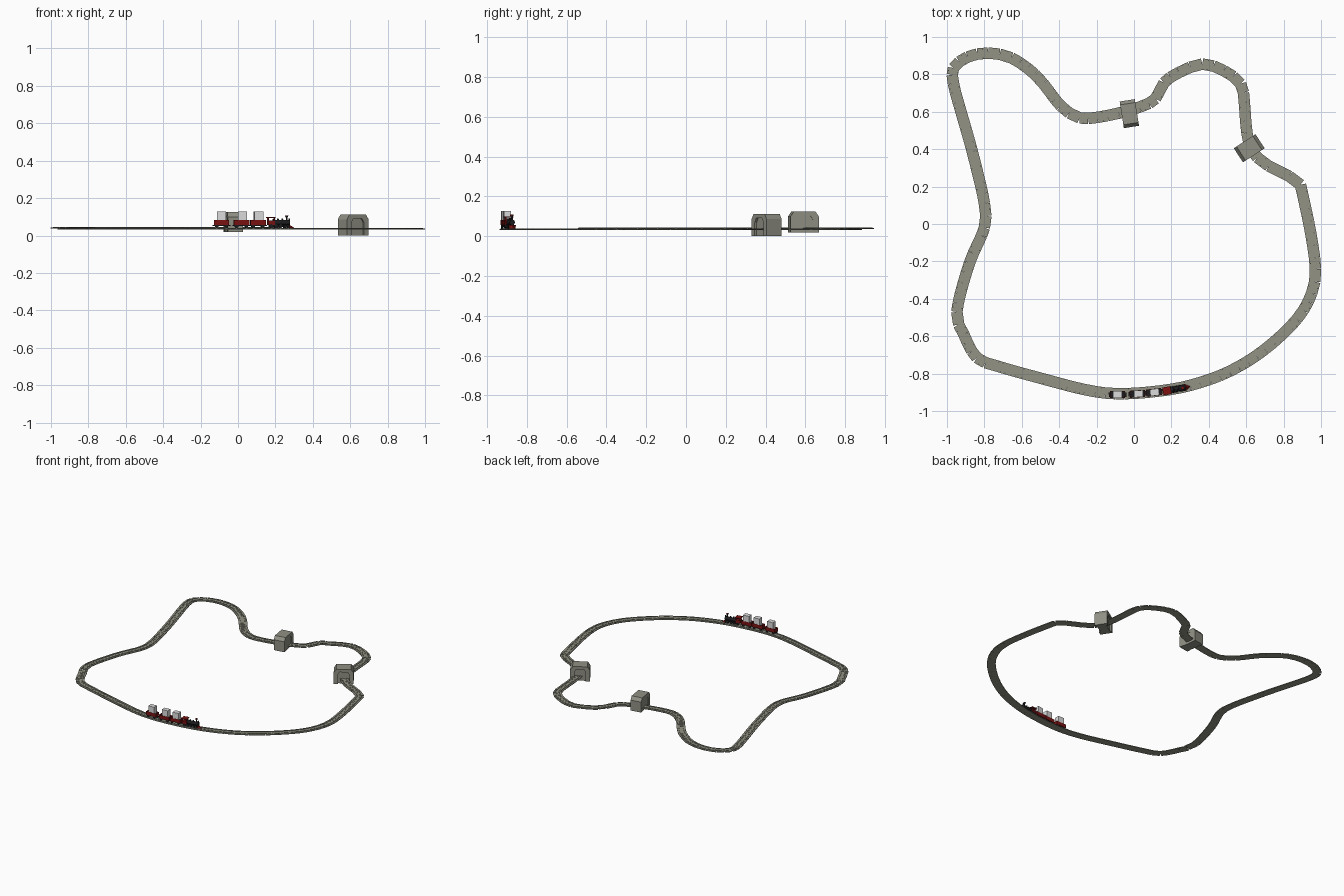
import bpy, bmesh, math
from mathutils import Matrix, Vector

cube = bpy.data.objects.get("Cube")
if cube:
    bpy.data.objects.remove(cube, do_unlink=True)


def material(name, r, g, b):
    m = bpy.data.materials.new(name)
    m.use_nodes = True
    m.diffuse_color = (r, g, b, 1)
    m.node_tree.nodes["Principled BSDF"].inputs["Base Color"].default_value = (r, g, b, 1)
    return m


STONE = material("stone grey", .28, .28, .235)
BED = material("track grey", .29, .29, .235)
DARK = material("dark iron", .04, .04, .035)
RED = material("deep red", .2, .006, .006)
BLACK = material("black", .012, .012, .014)
WHITE = material("pale grey", .72, .72, .72)


def finish(bm, name, mat, frame=Matrix()):
    bmesh.ops.recalc_face_normals(bm, faces=bm.faces)
    mesh = bpy.data.meshes.new(name)
    bm.to_mesh(mesh)
    bm.free()
    mesh.materials.append(mat)
    ob = bpy.data.objects.new(name, mesh)
    bpy.context.collection.objects.link(ob)
    ob.matrix_world = frame
    return ob


def add_box(bm, centre, size, frame=Matrix()):
    m = frame @ Matrix.Translation(centre) @ Matrix.Diagonal((*size, 1))
    bmesh.ops.create_cube(bm, size=1, matrix=m)


def add_tube(bm, centre, r1, r2, length, axis="Z", sides=12):
    turn = {"Z": Matrix(), "X": Matrix.Rotation(math.pi / 2, 4, "Y"),
            "Y": Matrix.Rotation(-math.pi / 2, 4, "X")}[axis]
    bmesh.ops.create_cone(bm, cap_ends=True, segments=sides, radius1=r1, radius2=r2,
                          depth=length, matrix=Matrix.Translation(centre) @ turn)


def add_prism(bm, profile, length):
    ends = [[bm.verts.new((s * length / 2, y, z)) for y, z in profile] for s in (-1, 1)]
    for end in ends:
        bm.faces.new(end)
    for i in range(len(profile)):
        bm.faces.new((ends[0][i - 1], ends[0][i], ends[1][i], ends[1][i - 1]))


def place(x, y, z, angle):
    return Matrix.Translation((x, y, z)) @ Matrix.Rotation(angle, 4, "Z")


# Closed track route
route = [(-.1, -.907), (.1, -.897), (.3, -.863), (.51, -.788), (.7, -.67), (.87, -.51),
         (.95, -.37), (.97, -.24), (.945, -.05), (.908, .13), (.89, .21), (.83, .255),
         (.72, .31), (.66, .355), (.615, .43), (.597, .55), (.59, .65), (.57, .75),
         (.48, .82), (.365, .855), (.24, .81), (.16, .755), (.115, .67), (.03, .625),
         (-.14, .58), (-.29, .567), (-.39, .63), (-.45, .705), (-.53, .8), (-.655, .888),
         (-.78, .914), (-.89, .893), (-.965, .834), (-.965, .75), (-.925, .6),
         (-.89, .48), (-.85, .33), (-.8, .11), (-.8, -.02), (-.88, -.21), (-.947, -.47),
         (-.91, -.59), (-.84, -.715), (-.73, -.76), (-.505, -.823), (-.265, -.885)]
pts = [Vector(p) for p in route]
path = []
for i, b in enumerate(pts):
    a, c, d = pts[i - 1], pts[(i + 1) % len(pts)], pts[(i + 2) % len(pts)]
    steps = max(1, round((c - b).length / .055))
    for k in range(steps):
        t = k / steps
        path.append(.5 * (2 * b + (c - a) * t + (2 * a - 5 * b + 4 * c - d) * t * t
                          + (3 * b - a - 3 * c + d) * t ** 3))

# Straight track pieces with rails, sleepers and spikes
bed, rails, spikes = bmesh.new(), bmesh.new(), bmesh.new()
for i, p in enumerate(path):
    q = path[(i + 1) % len(path)]
    mid, way = (p + q) / 2, q - p
    length = way.length
    raised = .005 if mid.x < .2 and mid.y > -.53 else 0
    f = place(mid.x, mid.y, .032 + raised, math.atan2(way.y, way.x))
    add_box(bed, (0, 0, .002), (length, .061, .005), f)
    for side in (-1, 1):
        add_box(rails, (0, side * .016, .006), (length, .004, .004), f)
        if i % 2:
            add_box(spikes, (0, side * .024, .005), (.005, .004, .003), f)
    for k in (-1, 1):
        add_box(rails, (k * length / 4, 0, .005), (.008, .042, .002), f)
finish(bed, "track_bed", BED)
finish(rails, "rails_and_sleepers", BED)
finish(spikes, "rail_spikes", DARK)


# Stone tunnels with chamfered roofs and walled portals; local x runs along the track
def tunnel(name, frame, width, length, height, portal_depth):
    w, h = width / 2, height
    half = [(w, 0), (w, h * .76), (w * .75, h)]
    outer = half + [(-y, z) for y, z in reversed(half)]
    bm = bmesh.new()
    add_prism(bm, outer, length - 2 * portal_depth)
    finish(bm, name, STONE, frame)

    # Rim standing proud of each end wall
    inner = [(w * .58, 0), (w * .58, h * .62), (w * .4, h * .8)]
    hole = inner + [(-y, z) for y, z in reversed(inner)]
    bm = bmesh.new()
    for s in (-1, 1):
        near, far = s * (length / 2 - portal_depth), s * length / 2
        a, b, c, d = [[bm.verts.new((x, y, z)) for y, z in prof]
                      for x in (near, far) for prof in (outer, hole)]
        for i in range(5):
            for r, t in ((a, b), (c, d), (a, c), (b, d)):
                bm.faces.new((r[i], r[i + 1], t[i + 1], t[i]))
        for i in (0, 5):
            bm.faces.new((a[i], b[i], d[i], c[i]))
    finish(bm, name + "_portals", STONE, frame)


tunnel("side_tunnel", place(.616, .405, 0, math.radians(-57)), .138, .09, .113, .012)
tunnel("back_tunnel", place(-.025, .59, .02, math.radians(9)), .144, .082, .105, .003)


def train_frame(x):
    return place(x, -.912 + .28 * (x + .1) ** 2, .04, math.atan(.56 * (x + .1)))


def wheels(name, frame, spots, radius):
    bm = bmesh.new()
    for x in spots:
        for side in (-1, 1):
            add_tube(bm, (x, side * .016, radius), radius, radius, .004, "Y")
        add_tube(bm, (x, 0, radius), .002, .002, .032, "Y", 6)
    finish(bm, name, BLACK, frame)


# Three red wagons, each carrying a pale crate
for n, (x, crate) in enumerate([(-.088, 0), (.018, .006), (.106, .004)], 1):
    f = train_frame(x)
    bm = bmesh.new()
    add_box(bm, (0, 0, .021), (.082, .038, .01))
    for side in (-1, 1):
        add_box(bm, (0, side * .0175, .033), (.082, .003, .018))
        add_box(bm, (side * .0395, 0, .033), (.003, .038, .018))
    finish(bm, f"wagon_{n}", RED, f)
    bm = bmesh.new()
    add_box(bm, (crate, 0, .057), (.048, .036, .062))
    finish(bm, f"crate_{n}", WHITE, f)
    bm = bmesh.new()
    add_box(bm, (0, 0, .0135), (.094, .024, .005))
    add_box(bm, (0, 0, .027), (.076, .032, .004))
    finish(bm, f"wagon_chassis_{n}", BLACK, f)
    wheels(f"wagon_wheels_{n}", f, (-.026, .026), .009)

# Locomotive
f = train_frame(.225)
bm = bmesh.new()
add_box(bm, (-.05, 0, .028), (.036, .036, .024))
add_box(bm, (-.05, 0, .056), (.044, .042, .004))
for x in (-.066, -.034):
    for side in (-1, 1):
        add_box(bm, (x, side * .0165, .046), (.004, .004, .02))
add_box(bm, (.049, 0, .013), (.004, .036, .006))
finish(bm, "locomotive_cab_and_buffer", RED, f)

bm = bmesh.new()
add_tube(bm, (.01, 0, .03), .0135, .0135, .085, "X", 16)
add_tube(bm, (.036, 0, .05), .004, .005, .018)
add_tube(bm, (.036, 0, .061), .005, .009, .008)
add_tube(bm, (-.012, 0, .046), .006, .004, .012)
add_tube(bm, (.012, 0, .046), .006, .004, .012)
add_box(bm, (.05, 0, .047), (.008, .009, .01))
add_box(bm, (-.035, 0, .039), (.004, .032, .02))
add_box(bm, (0, 0, .014), (.1, .026, .005))
finish(bm, "locomotive_boiler_and_chimney", BLACK, f)
bm = bmesh.new()
add_tube(bm, (.036, 0, .0665), .0085, .0085, .003)
finish(bm, "chimney_cap", RED, f)
wheels("driving_wheels", f, (-.05, -.024, 0), .011)
wheels("leading_wheels", f, (.024, .042), .007)

# Wedge-shaped guard at the nose
bm = bmesh.new()
base = [bm.verts.new(v) for v in ((.05, -.017, 0), (.078, 0, 0), (.05, .017, 0))]
top = [bm.verts.new(v) for v in ((.05, -.012, .013), (.058, 0, .013), (.05, .012, .013))]
bm.faces.new(base)
bm.faces.new(top)
for i in range(3):
    j = (i + 1) % 3
    bm.faces.new((base[i], base[j], top[j], top[i]))
finish(bm, "nose_guard", RED, f)
